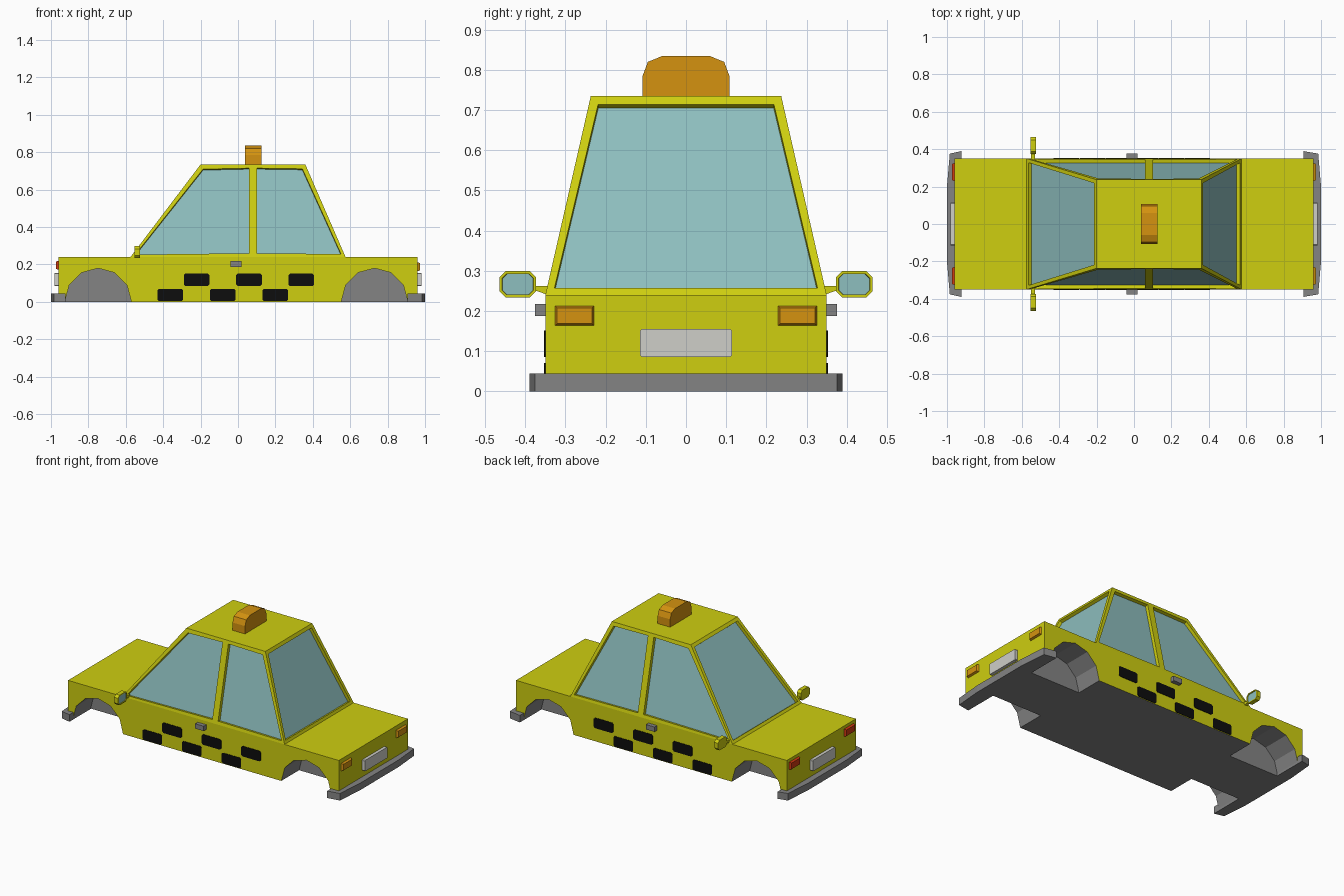
import bpy, bmesh, math
from mathutils import Vector

if "Cube" in bpy.data.objects:
    bpy.data.objects.remove(bpy.data.objects["Cube"])


def material(name, r, g, b):
    m = bpy.data.materials.new(name)
    m.diffuse_color = (r, g, b, 1)
    m.use_nodes = True
    m.node_tree.nodes["Principled BSDF"].inputs["Base Color"].default_value = m.diffuse_color
    return m


YELLOW = material("yellow paint", 0.62, 0.62, 0.005)
GREY = material("grey trim", 0.23, 0.23, 0.23)
GLASS = material("window glass", 0.27, 0.52, 0.52)
ORANGE = material("orange lamp", 0.66, 0.29, 0.005)
RED = material("red lamp", 0.62, 0.04, 0.005)
BLACK = material("black check", 0.004, 0.004, 0.004)
WHITE = material("white plate", 0.62, 0.62, 0.58)


def finish(name, bm, *mats):
    me = bpy.data.meshes.new(name)
    bm.normal_update()
    bm.to_mesh(me)
    bm.free()
    for m in mats:
        me.materials.append(m)
    ob = bpy.data.objects.new(name, me)
    bpy.context.collection.objects.link(ob)
    return ob


def prism(pts, axis, lo, hi):
    """Closed outline pushed along an axis; pts hold the other two coordinates in order."""
    bm = bmesh.new()

    def place(p, d):
        c = list(p)
        c.insert(axis, d)
        return bm.verts.new(c)
    a = [place(p, lo) for p in pts]
    b = [place(p, hi) for p in pts]
    bm.faces.new(a)
    bm.faces.new(b)
    n = len(pts)
    for i in range(n):
        bm.faces.new((a[i], a[(i + 1) % n], b[(i + 1) % n], b[i]))
    bmesh.ops.recalc_face_normals(bm, faces=bm.faces)
    return bm


def rect(u0, u1, v0, v1, c=0.0):
    """Rectangle outline with optional cut corners."""
    if not c:
        return [(u0, v0), (u1, v0), (u1, v1), (u0, v1)]
    return [(u0 + c, v0), (u1 - c, v0), (u1, v0 + c), (u1, v1 - c),
            (u1 - c, v1), (u0 + c, v1), (u0, v1 - c), (u0, v0 + c)]


L, W, H = 0.96, 0.35, 0.24      # body half length, half width, height
INNER = 0.17                    # inner wall of the wheel arches

# Body core: its sides form the inner walls of the arches
bm = prism(rect(-L, L, 0, H), 1, -INNER, INNER)
for f in bm.faces:
    f.material_index = int(f.normal.z < -0.5 or abs(f.normal.y) > 0.5)
finish("body_core", bm, YELLOW, GREY)

# Body sides with six-sided wheel arches
outline = [(-L, H), (-L, 0)]
for cx in (-0.748, 0.73):
    for i in range(7):
        t = math.pi * (1 - i / 6)
        outline.append((cx + 0.178 * math.cos(t), max(0, 0.18 * math.sin(t))))
outline += [(L, 0), (L, H)]
for s, side in ((-1, "right"), (1, "left")):
    bm = prism(outline, 1, *sorted((s * INNER, s * W)))
    bm.normal_update()
    bmesh.ops.delete(bm, geom=[f for f in bm.faces if f.normal.y * s < -0.5], context='FACES')
    for f in bm.faces:
        painted = (abs(f.normal.y) > 0.5 or f.normal.z > 0.5
                   or abs(f.calc_center_median().x) > L - 0.001)
        f.material_index = int(not painted)
    finish("body_side_" + side, bm, YELLOW, GREY)

# Cabin: tapered block, side walls split at the middle pillar, recessed windows
bm = bmesh.new()
low = [bm.verts.new((x, y, H)) for x, y in rect(-0.575, 0.575, -W, W)]
top = [bm.verts.new((x, y, 0.735)) for x, y in rect(-0.2, 0.36, -0.237, 0.237)]
bm.faces.new(top)
for i in range(4):
    j = (i + 1) % 4
    bm.faces.new((low[i], low[j], top[j], top[i]))
bm.normal_update()
walls = [f for f in bm.faces if abs(f.normal.y) > 0.5]
edges = list({e for f in walls for e in f.edges})
bmesh.ops.bisect_plane(bm, geom=walls + edges, plane_co=(0.08, 0, 0), plane_no=(1, 0, 0))
bm.normal_update()
panes = [f for f in bm.faces if f.normal.z < 0.9]
bmesh.ops.inset_individual(bm, faces=panes, thickness=0.029)
bmesh.ops.inset_individual(bm, faces=panes, thickness=0.001, depth=-0.02)
for f in panes:
    f.material_index = 1
finish("cabin", bm, YELLOW, GLASS)

# Roof lamp
half = [(0.108, 0.734), (0.108, 0.785), (0.095, 0.82), (0.058, 0.835)]
finish("roof_lamp", prism(half + [(-y, z) for y, z in reversed(half)], 0, 0.037, 0.125), ORANGE)

# Bumpers, plates and lamps at both ends
for s, end, inner, lamp, z0 in ((-1, "front", 0.922, RED, 0.168), (1, "rear", 0.905, ORANGE, 0.16)):
    half = [(s * inner, 0.39), (s * 0.985, 0.376), (s * 1.0, 0.2)]
    pts = half + [(x, -y) for x, y in reversed(half)]
    finish("bumper_" + end, prism(pts, 2, 0, 0.045), GREY)
    finish("number_plate_" + end,
           prism(rect(-0.114, 0.114, 0.085, 0.155, 0.004), 0, *sorted((s * L, s * 0.98))), WHITE)
    for t in (-1, 1):
        y0, y1 = sorted((t * 0.225, t * 0.33))
        bm = prism(rect(y0, y1, z0, z0 + 0.056), 0, *sorted((s * 0.95, s * 0.973)))
        mid = Vector((0, (y0 + y1) / 2, z0 + 0.028))
        for v in bm.verts:                      # taper the outer face
            if abs(v.co.x) > L:
                v.co.y = mid.y + (v.co.y - mid.y) * 0.82
                v.co.z = mid.z + (v.co.z - mid.z) * 0.7
        finish("lamp_" + end, bm, lamp)

# Checks, door handles and mirrors on both sides
for s, side in ((-1, "right"), (1, "left")):
    for i in range(6):
        x = -0.43 + 0.14 * i
        z = 0.085 if i % 2 else 0.004
        finish("check_" + side, prism(rect(x, x + 0.137, z, z + 0.066, 0.008), 1,
                                      *sorted((s * (W - 0.003), s * (W + 0.003)))), BLACK)
    finish("door_handle_" + side,
           prism(rect(-0.04, 0.02, 0.187, 0.218), 1, *sorted((s * 0.34, s * 0.376))), GREY)
    y0, y1 = sorted((s * 0.373, s * 0.464))
    bm = prism(rect(y0, y1, 0.234, 0.299, 0.015), 0, -0.553, -0.525)
    bm.normal_update()
    face = [f for f in bm.faces if f.normal.x > 0.9]
    bmesh.ops.inset_individual(bm, faces=face, thickness=0.007)
    bmesh.ops.inset_individual(bm, faces=face, thickness=0.001, depth=-0.004)
    face[0].material_index = 1
    finish("mirror_" + side, bm, YELLOW, GLASS)
    arm = [(s * 0.335, 0.238), (s * 0.352, 0.243), (s * 0.378, 0.252),
           (s * 0.378, 0.262), (s * 0.335, 0.262)]
    finish("mirror_arm_" + side, prism(arm, 0, -0.55, -0.53), YELLOW)
